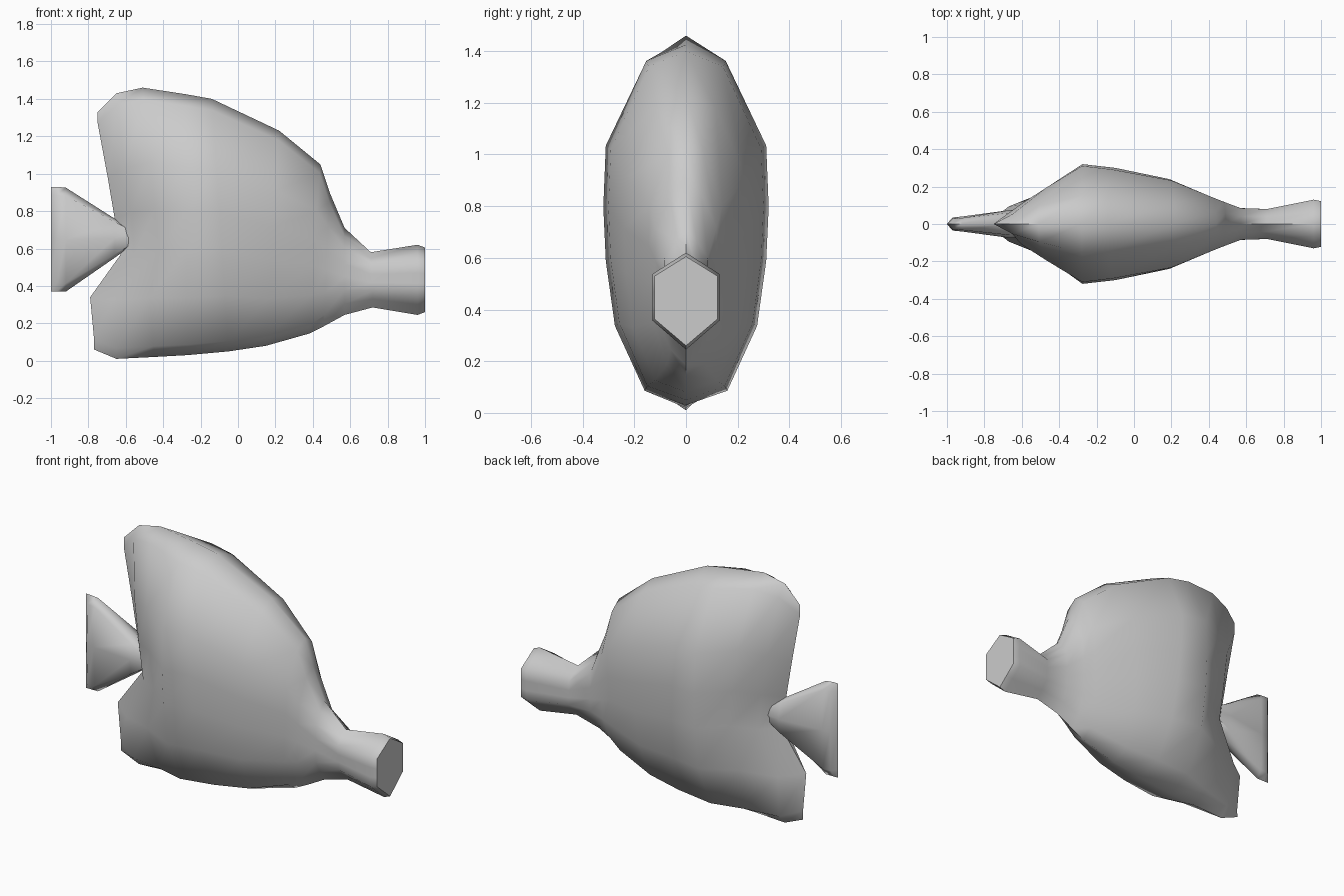
import bpy, bmesh, math

cube = bpy.data.objects.get("Cube")
if cube:
    bpy.data.objects.remove(cube, do_unlink=True)

grey = bpy.data.materials.new("soft grey")
grey.use_nodes = True
colour = (0.6, 0.6, 0.6, 1)
grey.diffuse_color = colour
grey.node_tree.nodes["Principled BSDF"].inputs["Base Color"].default_value = colour


def loft(name, halves):
    """Skin a row of half rings (top to bottom), mirrored in y, and cap both ends."""
    bm = bmesh.new()
    rings = []
    for half in halves:
        mirrored = [(x, -y, z) for x, y, z in reversed(half[1:-1])]
        rings.append([bm.verts.new(p) for p in half + mirrored])
    count = len(rings[0])
    for a, b in zip(rings, rings[1:]):
        for i in range(count):
            j = (i + 1) % count
            bm.faces.new((a[i], a[j], b[j], b[i]))
    bm.faces.new(rings[-1])
    # a ring of no width closes by itself when welded
    if max(p[1] for p in halves[0]) > 0:
        bm.faces.new(rings[0])
    bmesh.ops.remove_doubles(bm, verts=bm.verts, dist=0.0005)
    bmesh.ops.recalc_face_normals(bm, faces=bm.faces)
    mesh = bpy.data.meshes.new(name)
    bm.to_mesh(mesh)
    bm.free()
    mesh.materials.append(grey)
    obj = bpy.data.objects.new(name, mesh)
    bpy.context.collection.objects.link(obj)
    bpy.ops.object.select_all(action='DESELECT')
    bpy.context.view_layer.objects.active = obj
    obj.select_set(True)
    bpy.ops.object.shade_smooth_by_angle(angle=math.radians(65))
    return obj


# Cross-sections as (depth fraction, width fraction) from top to bottom
body_section = [(0, 0), (.045, .48), (.28, .97), (.45, 1),
                (.6, .97), (.78, .86), (.96, .5), (1, 0)]
snout_section = [(0, 0), (.11, .5), (.22, 1), (.4, 1),
                 (.55, 1), (.7, 1), (.85, .5), (1, 0)]
# Forward shift of each row that makes the notch for the tail
notch = [0, 0, .06, .1, .135, -.025, 0, 0]


def body_ring(xt, zt, xb, zb, width, bow, snout):
    ring = []
    for (t0, w0), (t1, w1), shift in zip(body_section, snout_section, notch):
        t = t0 + (t1 - t0) * snout
        w = w0 + (w1 - w0) * snout
        ring.append((xt + (xb - xt) * t + shift * bow, w * width, zt + (zb - zt) * t))
    return ring


# Body and snout: top x, top z, bottom x, bottom z, half width, notch, snout blend
stations = [
    (-.75, 1.33, -.77, .06, 0, 1, 0),
    (-.65, 1.43, -.65, .01, .11, .75, 0),
    (-.51, 1.46, -.45, .02, .2, .4, 0),
    (-.28, 1.425, -.27, .03, .32, 0, 0),
    (-.14, 1.4, -.05, .05, .3, 0, 0),
    (.22, 1.23, .15, .08, .24, 0, 0),
    (.44, 1.05, .38, .145, .145, 0, .1),
    (.49, .9, .46, .185, .12, 0, .4),
    (.57, .71, .57, .245, .085, 0, .8),
    (.71, .58, .72, .285, .08, 0, 1),
    (.96, .62, .96, .245, .13, 0, 1),
    (1, .605, 1, .26, .122, 0, 1),
]
loft("body", [body_ring(*s) for s in stations])

# Tail fin: x, top z, bottom z, half width, flaring towards the rear edge
tail_stations = [
    (-1, .93, .37, 0),
    (-.97, .93, .37, .035),
    (-.92, .925, .37, .04),
    (-.66, .76, .55, .075),
    (-.55, .69, .63, .07),
]
loft("tail_fin", [[(x, w * k, top + (bottom - top) * t)
                   for t, k in ((0, 0), (.08, .8), (.5, 1), (.92, .8), (1, 0))]
                  for x, top, bottom, w in tail_stations])
